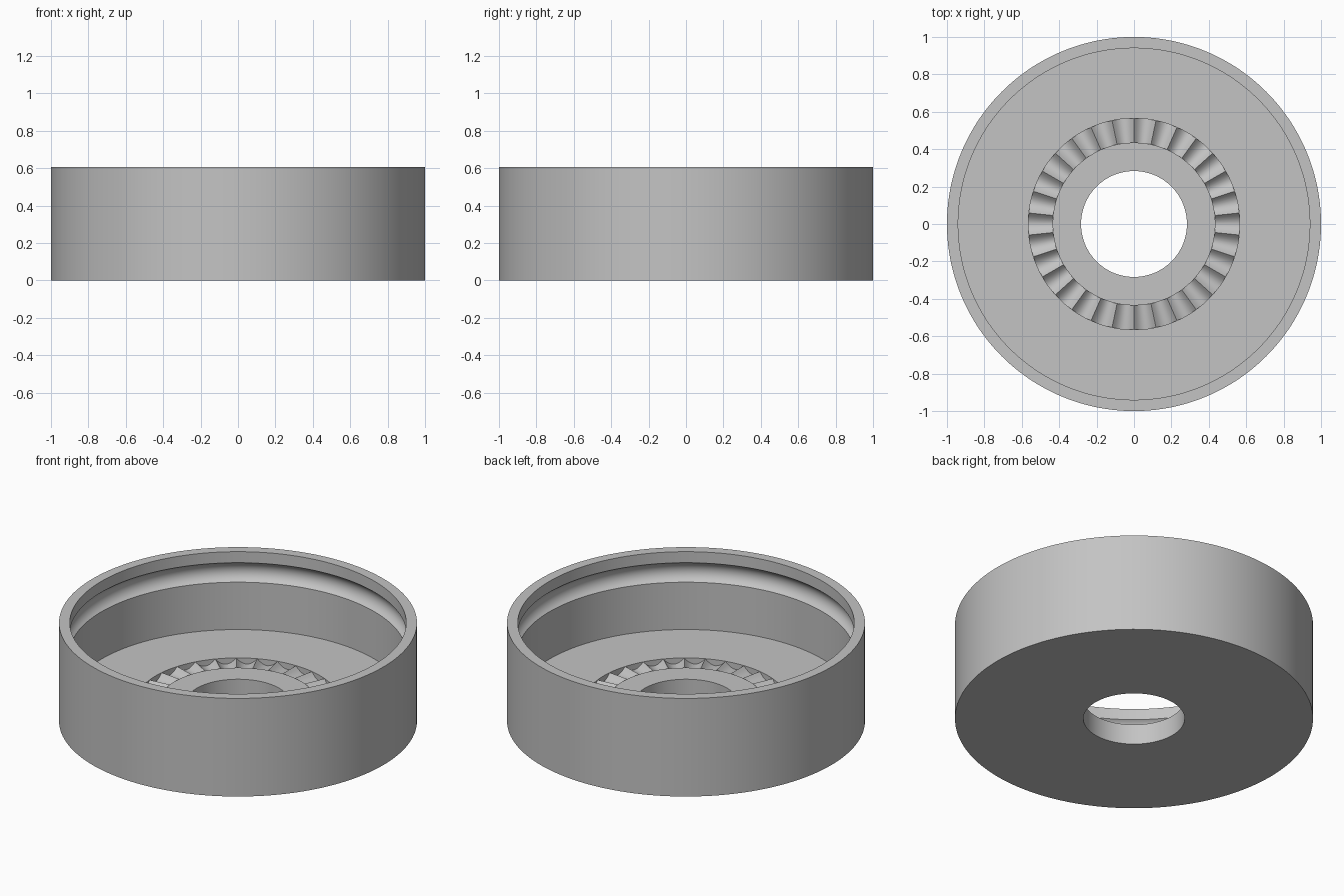
import bpy, bmesh, math

cube = bpy.data.objects.get("Cube")
if cube:
    bpy.data.objects.remove(cube, do_unlink=True)

FLUTES, STEPS = 30, 8            # scallops round the hub, facets in each
SEGMENTS = FLUTES * STEPS
HEIGHT, FLOOR = 0.605, 0.125
HOLE, HUB_IN, HUB_OUT, WALL, OUTER = 0.283, 0.435, 0.565, 0.94, 1.0
GROOVE_LOW, GROOVE_HIGH, GROOVE_DEPTH = 0.417, 0.537, 0.035
DIP = 0.037

grey = bpy.data.materials.new("plain_grey")
grey.use_nodes = True
colour = (0.55, 0.55, 0.55, 1)
grey.diffuse_color = colour
grey.node_tree.nodes["Principled BSDF"].inputs["Base Color"].default_value = colour


def groove(steps=10):
    """Shallow round undercut in the inside wall, from bottom to top."""
    half = (GROOVE_HIGH - GROOVE_LOW) / 2
    radius = (half ** 2 + GROOVE_DEPTH ** 2) / (2 * GROOVE_DEPTH)
    sweep = math.asin(half / radius)
    middle = (GROOVE_LOW + GROOVE_HIGH) / 2
    points = []
    for i in range(steps + 1):
        a = -sweep + 2 * sweep * i / steps
        points.append((WALL + radius * (math.cos(a) - math.cos(sweep)),
                       middle + radius * math.sin(a), 0))
    return points


# Closed section: radius, height, depth of the scallops at that ring
section = [(HOLE, 0, 0), (HOLE, FLOOR, 0),
           (HUB_IN, FLOOR, 0), (HUB_IN, FLOOR, DIP * HUB_IN / HUB_OUT),
           (HUB_OUT, FLOOR, DIP), (HUB_OUT, FLOOR, 0),
           (WALL, FLOOR, 0), *groove(),
           (WALL, HEIGHT, 0), (OUTER, HEIGHT, 0), (OUTER, 0, 0)]

# Sweep the section round the axis
bm = bmesh.new()
rings = []
for r, z, dip in section:
    ring = []
    for i in range(SEGMENTS):
        a = math.radians(6) + math.tau * i / SEGMENTS
        t = 2 * (i % STEPS) / STEPS - 1
        ring.append(bm.verts.new((r * math.cos(a), r * math.sin(a),
                                  z - dip * (1 - t * t))))
    rings.append(ring)
for k, ring in enumerate(rings):
    above = rings[(k + 1) % len(rings)]
    for i in range(SEGMENTS):
        j = (i + 1) % SEGMENTS
        bm.faces.new((ring[i], ring[j], above[j], above[i]))

# Close the scallop ends along each ridge
bmesh.ops.remove_doubles(bm, verts=bm.verts, dist=0.0001)
bmesh.ops.recalc_face_normals(bm, faces=bm.faces)
mesh = bpy.data.meshes.new("round_cap")
bm.to_mesh(mesh)
bm.free()
mesh.materials.append(grey)

cap = bpy.data.objects.new("round_cap", mesh)
bpy.context.collection.objects.link(cap)
bpy.ops.object.select_all(action="DESELECT")
cap.select_set(True)
bpy.context.view_layer.objects.active = cap
bpy.ops.object.shade_smooth_by_angle(angle=math.radians(30))
